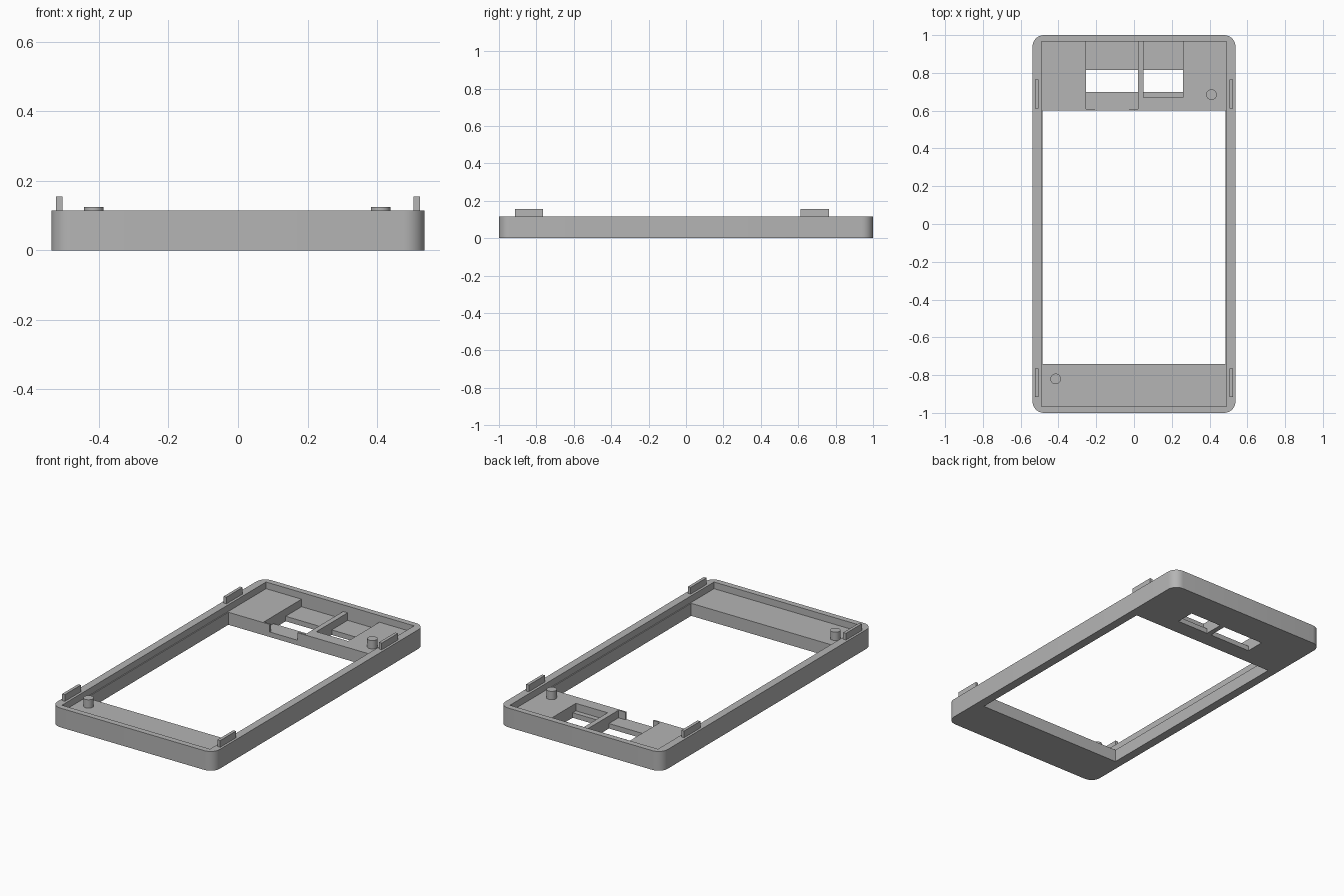
import bpy, bmesh
from mathutils import Matrix

old = bpy.data.objects.get("Cube")
if old:
    bpy.data.objects.remove(old, do_unlink=True)

GREY = (0.46, 0.46, 0.46, 1.0)
mat = bpy.data.materials.new("plain_grey")
mat.use_nodes = True
mat.diffuse_color = GREY
mat.node_tree.nodes["Principled BSDF"].inputs["Base Color"].default_value = GREY

RIM, FLOOR, RECESS = 0.115, 0.075, 0.03   # main heights
ABOVE, BELOW = 0.2, -0.1                  # cutter overshoot


def add_object(name, bm):
    mesh = bpy.data.meshes.new(name)
    bm.to_mesh(mesh)
    bm.free()
    mesh.materials.append(mat)
    obj = bpy.data.objects.new(name, mesh)
    bpy.context.collection.objects.link(obj)
    return obj


def box(name, x, y, z, radius=0):
    """Box from (min, max) ranges, with optional rounded upright edges."""
    bm = bmesh.new()
    bmesh.ops.create_cube(bm, size=1)
    for v in bm.verts:
        v.co = [r[0] if c < 0 else r[1] for c, r in zip(v.co, (x, y, z))]
    if radius:
        upright = [e for e in bm.edges
                   if abs(e.verts[0].co.z - e.verts[1].co.z) > 0.01]
        bmesh.ops.bevel(bm, geom=upright, offset=radius, segments=8,
                        profile=0.5, affect='EDGES')
    return add_object(name, bm)


def activate(obj):
    bpy.ops.object.select_all(action='DESELECT')
    obj.select_set(True)
    bpy.context.view_layer.objects.active = obj


def cut(target, x, y, z):
    cutter = box("cutter", x, y, z)
    cutter.hide_render = True
    mod = target.modifiers.new("cut", 'BOOLEAN')
    mod.operation = 'DIFFERENCE'
    mod.solver = 'EXACT'
    mod.object = cutter
    activate(target)
    bpy.ops.object.modifier_apply(modifier=mod.name)
    bpy.data.objects.remove(cutter, do_unlink=True)


# Tray body with rounded corners
frame = box("frame", (-0.537, 0.537), (-1, 1), (0, RIM), radius=0.06)
# Shallow pocket inside the rim, then the large screen opening
cut(frame, (-0.49, 0.49), (-0.965, 0.965), (FLOOR, ABOVE))
cut(frame, (-0.484, 0.484), (-0.74, 0.6), (BELOW, ABOVE))
# Two connector recesses, each with a window through the bottom
for xs, y_front in (((-0.255, 0.02), 0.61), ((0.05, 0.26), 0.67)):
    cut(frame, xs, (y_front, 0.965), (RECESS, ABOVE))
    cut(frame, xs, (0.7, 0.815), (BELOW, ABOVE))
# Notch leaving two small lips at the front of the wide recess
cut(frame, (-0.21, -0.025), (0.58, 0.65), (RECESS, ABOVE))
activate(frame)
bpy.ops.object.shade_smooth_by_angle()

# Alignment tabs on the side rims
for side, sx in (("left", 1), ("right", -1)):
    for end, ys in (("back", (0.612, 0.765)), ("front", (-0.915, -0.765))):
        xs = sorted((sx * 0.505, sx * 0.523))
        box(f"{end}_{side}_tab", xs, ys, (RIM - 0.005, 0.155))

# Locating pegs on the two platforms
for name, px, py in (("back_peg", 0.41, 0.685), ("front_peg", -0.415, -0.82)):
    bm = bmesh.new()
    z0, z1 = FLOOR - 0.005, 0.125
    bmesh.ops.create_cone(bm, cap_ends=True, segments=32, radius1=0.028,
                          radius2=0.028, depth=z1 - z0,
                          matrix=Matrix.Translation((px, py, (z0 + z1) / 2)))
    activate(add_object(name, bm))
    bpy.ops.object.shade_smooth_by_angle()
